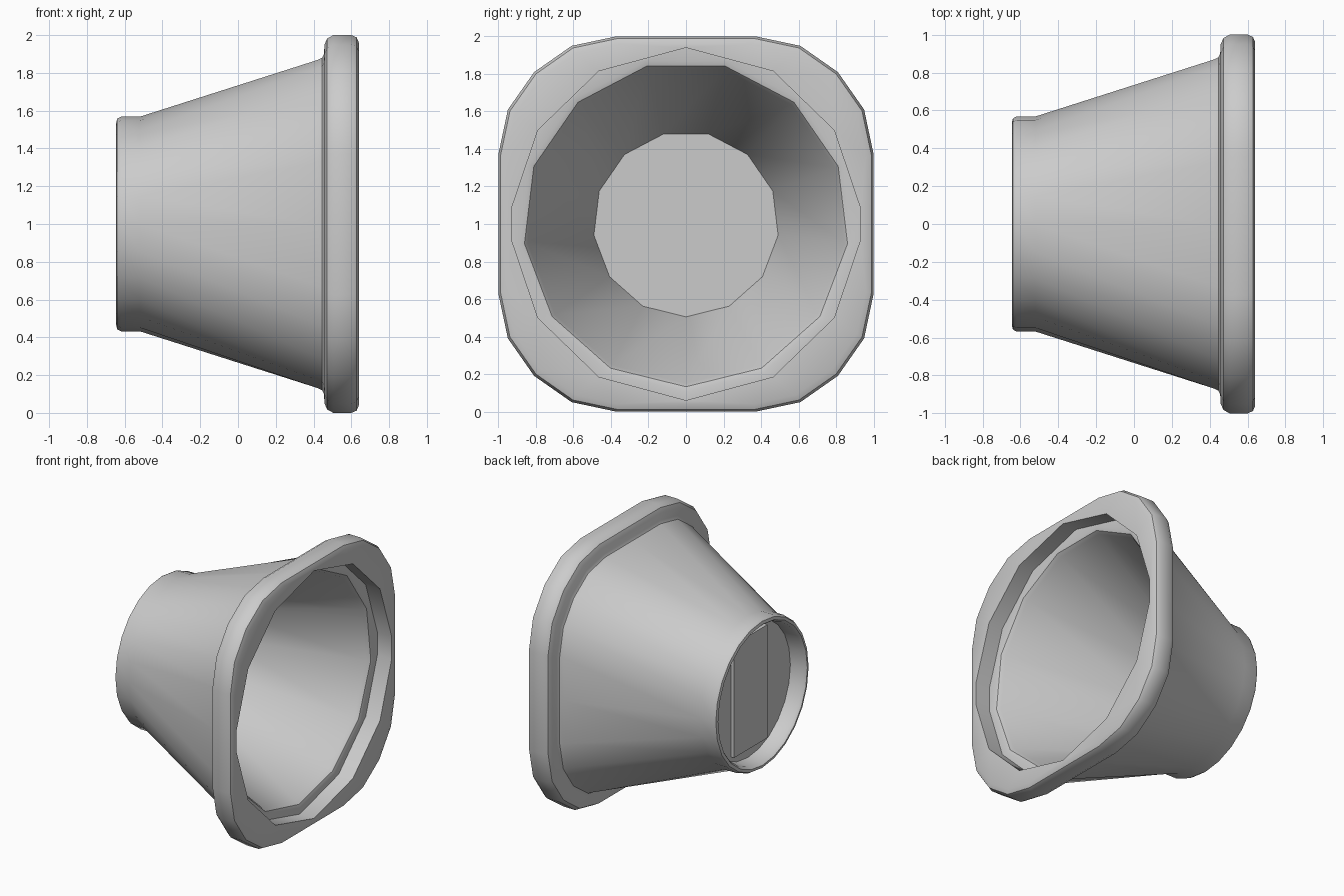
import bpy, bmesh, math

if "Cube" in bpy.data.objects:
    bpy.data.objects.remove(bpy.data.objects["Cube"])

grey = bpy.data.materials.new("plain grey")
grey.diffuse_color = (0.6, 0.6, 0.6, 1)
grey.use_nodes = True
grey.node_tree.nodes["Principled BSDF"].inputs["Base Color"].default_value = grey.diffuse_color


def polygon(n, r, start=0.0):
    return [(r * math.cos(start + math.tau * i / n), r * math.sin(start + math.tau * i / n))
            for i in range(n)]


# Rounded square: six points per quarter turn, starting at the middle of a side
quarter = [(1, 0), (1, 0.375), (0.95, 0.61), (0.81, 0.81), (0.61, 0.95), (0.375, 1)]
square = list(quarter)
for turn in range(3):
    square += [(-b, a) for a, b in square[-6:]]


def scaled(points, s):
    return [(a * s, b * s) for a, b in points]


def add_ring(bm, x, points):
    return [bm.verts.new((x, a, b + 1)) for a, b in points]


def loft(bm, sections):
    """Skin matching cross-sections and return the first and last rings."""
    rings = [add_ring(bm, x, pts) for x, pts in sections]
    for p, q in zip(rings, rings[1:]):
        for i in range(len(p)):
            j = (i + 1) % len(p)
            bm.faces.new((p[i], p[j], q[j], q[i]))
    return rings[0], rings[-1]


def fill_between(bm, outer, inner):
    edges = []
    for ring in (outer, inner):
        for i, v in enumerate(ring):
            w = ring[(i + 1) % len(ring)]
            edges.append(bm.edges.get((v, w)) or bm.edges.new((v, w)))
    bmesh.ops.triangle_fill(bm, use_beauty=True, edges=edges, normal=(1, 0, 0))


def finish(bm, name, angle=35):
    bmesh.ops.recalc_face_normals(bm, faces=bm.faces[:])
    mesh = bpy.data.meshes.new(name)
    bm.to_mesh(mesh)
    bm.free()
    mesh.materials.append(grey)
    obj = bpy.data.objects.new(name, mesh)
    bpy.context.collection.objects.link(obj)
    bpy.ops.object.select_all(action='DESELECT')
    bpy.context.view_layer.objects.active = obj
    obj.select_set(True)
    bpy.ops.object.shade_smooth_by_angle(angle=math.radians(angle))
    return obj


bm = bmesh.new()

# Outer skin: rear recess, round collar, cone turning square, rolled flange
collar = lambda r: polygon(24, r)
rear, front = loft(bm, [
    (-0.52, collar(0.51)),
    (-0.625, collar(0.52)),
    (-0.645, collar(0.535)),
    (-0.64, collar(0.557)),
    (-0.62, collar(0.568)),
    (-0.52, collar(0.568)),
    (0.42, scaled(square, 0.868)),
    (0.445, scaled(square, 0.88)),
    (0.455, scaled(square, 0.90)),
    (0.458, scaled(square, 0.95)),
    (0.472, scaled(square, 0.982)),
    (0.505, scaled(square, 1.0)),
    (0.60, scaled(square, 1.0)),
    (0.628, scaled(square, 0.988)),
    (0.64, scaled(square, 0.96)),
])
bm.faces.new(rear)

# Stepped mouth opening
half = [(0, -0.94), (0.465, -0.815), (0.79, -0.5), (0.93, -0.085),
        (0.93, 0.085), (0.79, 0.5), (0.465, 0.815), (0, 0.94)]
mouth = half + [(-a, b) for a, b in half[-2:0:-1]]
lip, step = loft(bm, [(0.64, mouth), (0.52, mouth)])
fill_between(bm, front, lip)

# Thirteen-sided inner cone with a rounded edge and flat end
inner = lambda r: polygon(13, r, -math.pi / 2)
edge, end = loft(bm, [
    (0.52, inner(0.895)),
    (0.512, inner(0.868)),
    (0.485, inner(0.85)),
    (-0.51, inner(0.495)),
])
fill_between(bm, step, edge)
bm.faces.new(end)
finish(bm, "horn_body")

# Raised plate inside the rear recess
bm = bmesh.new()
bmesh.ops.create_cube(bm, size=1)
for v in bm.verts:
    v.co = (v.co.x * 0.03 - 0.53, v.co.y * 0.40, v.co.z * 0.86 + 1)
finish(bm, "rear_plate")
